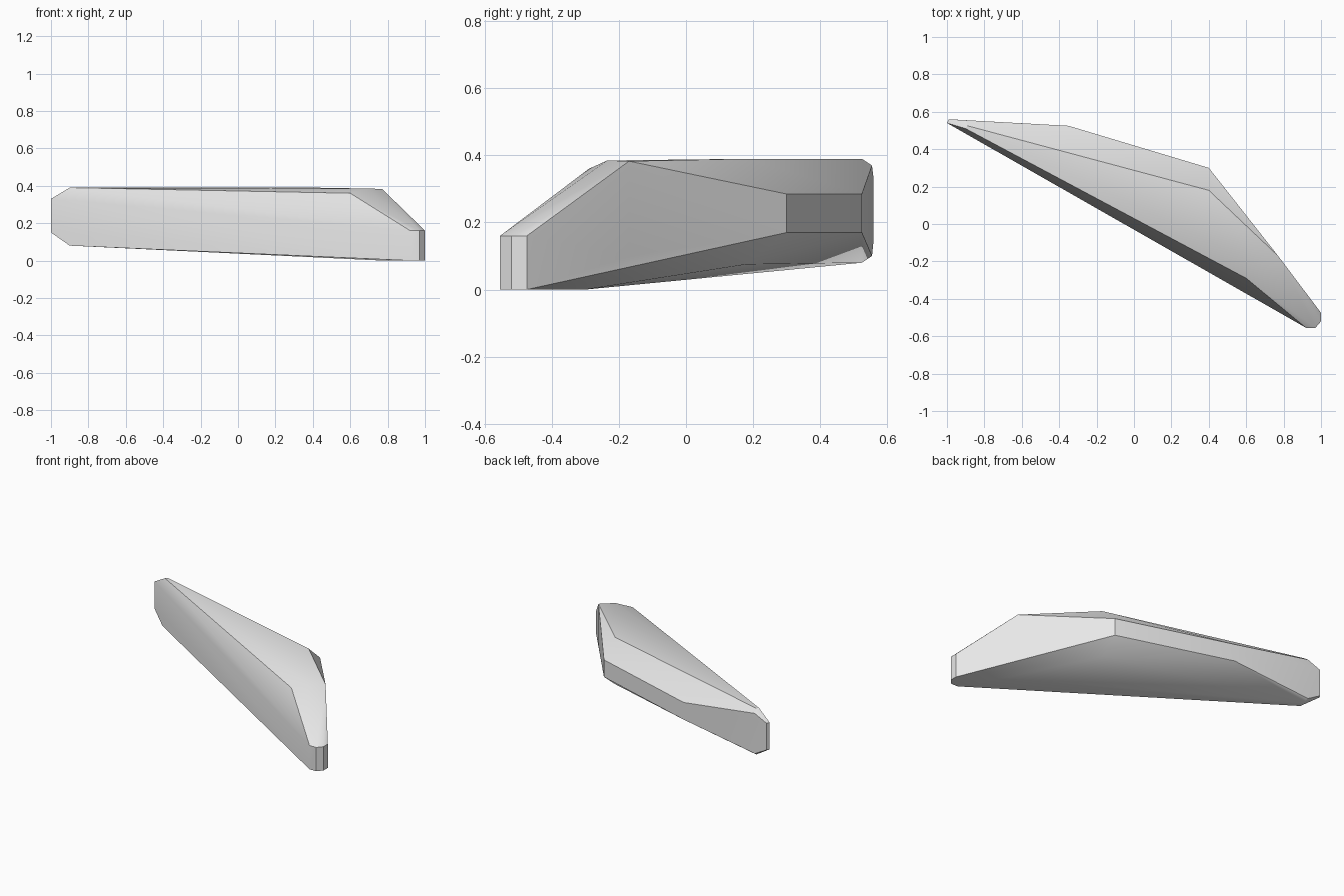
import bpy
import bmesh
import math

# Remove the default cube only
default_cube = bpy.data.objects.get("Cube")
if default_cube:
    bpy.data.objects.remove(default_cube, do_unlink=True)


def make_material(name, colour):
    material = bpy.data.materials.new(name)
    material.use_nodes = True
    material.diffuse_color = colour
    shader = next(n for n in material.node_tree.nodes if n.type == "BSDF_PRINCIPLED")
    shader.inputs["Base Color"].default_value = colour
    return material


def upright(x, y, low, high):
    """A vertical edge of the shell, as its two end points."""
    return [(x, y, low), (x, y, high)]


def convex_shell(name, points, material):
    """Wrap the corner points in one tight faceted skin."""
    bm = bmesh.new()
    for point in points:
        bm.verts.new(point)
    result = bmesh.ops.convex_hull(bm, input=bm.verts)
    spare = {g for g in result["geom_interior"] + result["geom_unused"]
             if isinstance(g, bmesh.types.BMVert) and not g.link_faces}
    bmesh.ops.delete(bm, geom=list(spare), context="VERTS")
    # Merge nearly flat triangles into broad panels
    bmesh.ops.dissolve_limit(bm, angle_limit=math.radians(1),
                             verts=bm.verts, edges=bm.edges)
    bmesh.ops.recalc_face_normals(bm, faces=bm.faces)
    mesh = bpy.data.meshes.new(name)
    bm.to_mesh(mesh)
    bm.free()
    mesh.materials.append(material)
    shell = bpy.data.objects.new(name, mesh)
    bpy.context.collection.objects.link(shell)
    return shell


points = []

# Narrow rounded nose
for x, y in [(.92, -.555), (.97, -.555), (1, -.52), (1, -.475)]:
    points += upright(x, y, 0, .16)

# Outer bulge, with a flat band between the upper and lower chamfers
for x, y in [(.4, .3), (-.35, .525)]:
    points += upright(x, y, .17, .285)

# Shoulder where the side turns toward the nose
points += upright(.77, -.17, .1, .383)

# Clipped tail end
points += upright(-1, .54, .15, .33)
points += upright(-.99, .56, .15, .33)
points += upright(-.9, .555, .1, .37)
points += upright(-.89, .525, .08, .39)

# Top rim and the upper end of the sloping nose panel
points += [(-.9, .51, .39), (.4, .18, .39), (.6, -.29, .36), (.69, -.235, .385)]

# Underside rim
points += [(-.9, .483, .08), (.4, .18, .075), (.77, -.3, 0)]

grey = make_material("light grey", (.8, .8, .8, 1))
shell = convex_shell("wedge_shell", points, grey)

# Soft shading across shallow creases, crisp edges elsewhere
bpy.ops.object.select_all(action="DESELECT")
shell.select_set(True)
bpy.context.view_layer.objects.active = shell
bpy.ops.object.shade_smooth_by_angle(angle=math.radians(30))
